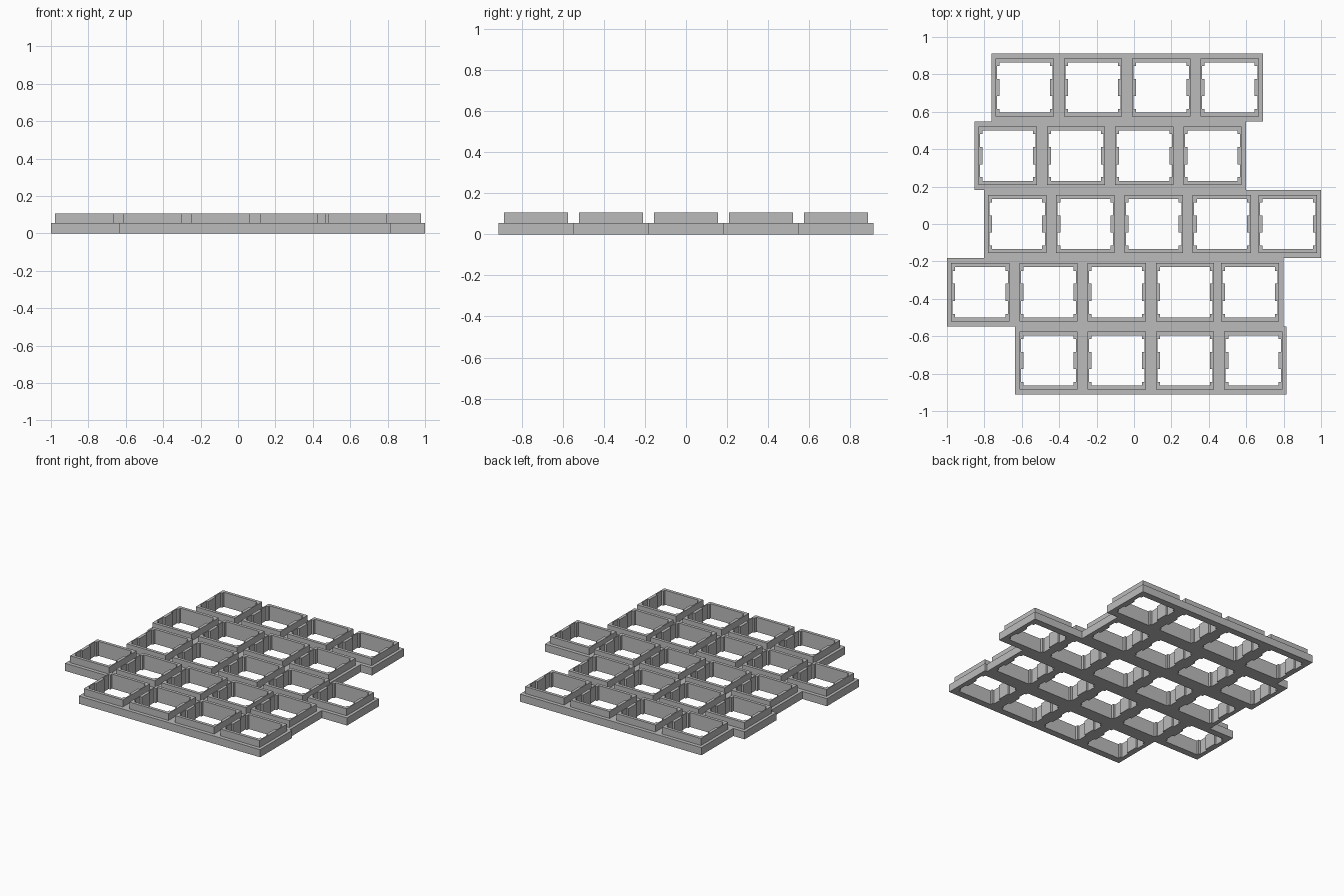
import bpy
import bmesh

# Remove the default cube
cube = bpy.data.objects.get("Cube")
if cube:
    bpy.data.objects.remove(cube, do_unlink=True)

# Main dimensions
PITCH = 0.365
PLATE_TOP, RIM_TOP = 0.055, 0.105
CELL_X, RIM = 0.178, 0.156

# Key centres in x, from the back row to the front row
ROWS = [
    [-0.584 + PITCH * i for i in range(4)],
    [-0.675 + PITCH * i for i in range(4)],
    [-0.625 + PITCH * i for i in range(4)] + [0.822],
    [-0.822 + PITCH * i for i in range(4)] + [0.62],
    [-0.457 + PITCH * i for i in range(4)],
]

grey = bpy.data.materials.new("light grey plastic")
grey.use_nodes = True
GREY = (0.5, 0.5, 0.5, 1)
grey.diffuse_color = GREY
grey.node_tree.nodes["Principled BSDF"].inputs["Base Color"].default_value = GREY


def rectangle(cx, cy, hx, hy):
    return [(cx - hx, cy - hy), (cx + hx, cy - hy), (cx + hx, cy + hy), (cx - hx, cy + hy)]


def switch_opening(cx, cy):
    """Square opening with two clip notches on the left and right sides."""
    inner, outer, low, high = 0.134, 0.148, 0.046, 0.115
    side = [(inner, -inner), (inner, -high), (outer, -high), (outer, -low), (inner, -low),
            (inner, low), (outer, low), (outer, high), (inner, high), (inner, inner)]
    loop = side + [(-x, -y) for x, y in side]
    return [(cx + x, cy + y) for x, y in loop]


def extruded_sheet(name, loops, bottom, top):
    """Fill flat outlines with holes, and extrude them between two heights."""
    curve = bpy.data.curves.new(name, "CURVE")
    curve.dimensions = "2D"
    curve.fill_mode = "BOTH"
    curve.extrude = (top - bottom) / 2
    for loop in loops:
        spline = curve.splines.new("POLY")
        spline.points.add(len(loop) - 1)
        spline.use_cyclic_u = True
        for point, (x, y) in zip(spline.points, loop):
            point.co = (x, y, 0, 1)
    outline = bpy.data.objects.new(name + " outline", curve)
    bpy.context.collection.objects.link(outline)
    bpy.context.view_layer.update()
    graph = bpy.context.evaluated_depsgraph_get()
    mesh = bpy.data.meshes.new_from_object(outline.evaluated_get(graph))
    bpy.data.objects.remove(outline, do_unlink=True)

    # Weld the caps to the walls and lift to height
    bm = bmesh.new()
    bm.from_mesh(mesh)
    bmesh.ops.remove_doubles(bm, verts=bm.verts, dist=0.0001)
    bmesh.ops.translate(bm, verts=bm.verts, vec=(0, 0, (top + bottom) / 2))
    bmesh.ops.recalc_face_normals(bm, faces=bm.faces)
    for face in bm.faces:
        face.smooth = False
    bm.to_mesh(mesh)
    bm.free()
    mesh.materials.clear()
    mesh.materials.append(grey)
    part = bpy.data.objects.new(name, mesh)
    bpy.context.collection.objects.link(part)
    return part


# Stepped outline of the base plate, down the right side and back up the left
right, left, openings = [], [], []
for r, row in enumerate(ROWS):
    y = PITCH * (2 - r)
    for edge in (y + PITCH / 2, y - PITCH / 2):
        right.append((row[-1] + CELL_X, edge))
        left.append((row[0] - CELL_X, edge))
    openings += [(x, y) for x in row]

extruded_sheet("base_plate", [right + left[::-1]] + [switch_opening(*c) for c in openings],
               0, PLATE_TOP)

# Raised rim around each opening
for i, (x, y) in enumerate(openings):
    extruded_sheet(f"switch_rim_{i + 1}", [rectangle(x, y, RIM, RIM), switch_opening(x, y)],
                   PLATE_TOP, RIM_TOP)
